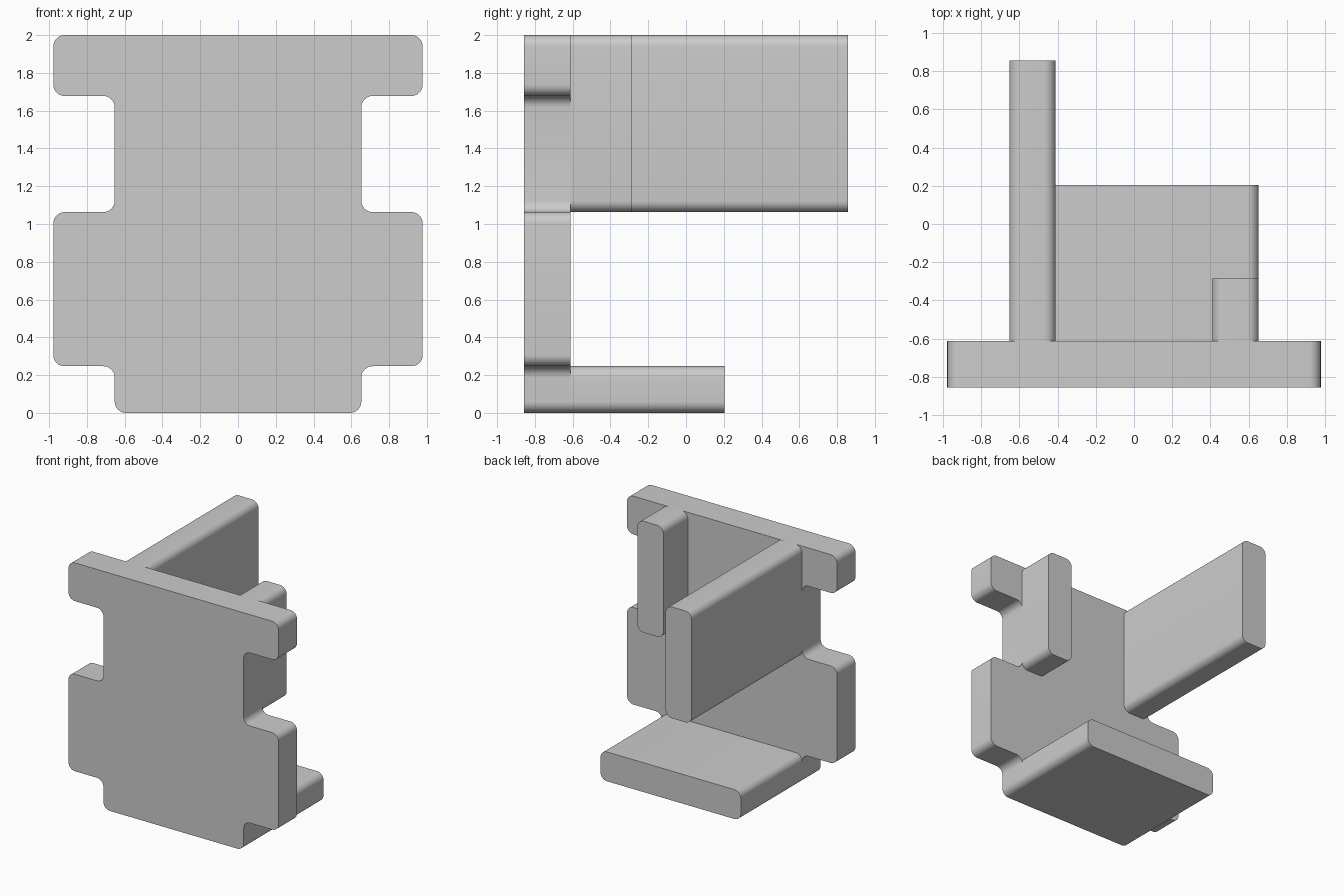
import bpy
import bmesh
from math import radians, sin, cos, pi
from mathutils import Vector

if "Cube" in bpy.data.objects:
    bpy.data.objects.remove(bpy.data.objects["Cube"])

FRONT, BACK = -0.857, -0.612
RADIUS = 0.06
STEPS = 8

grey = bpy.data.materials.new("plain grey")
grey.use_nodes = True
colour = (0.604, 0.604, 0.604, 1)
grey.diffuse_color = colour
grey.node_tree.nodes["Principled BSDF"].inputs["Base Color"].default_value = colour


def rounded(corners):
    """Round every corner, inward or outward, of a right-angled outline."""
    points = []
    for i, pair in enumerate(corners):
        corner = Vector(pair)
        before = (Vector(corners[i - 1]) - corner).normalized() * RADIUS
        after = (Vector(corners[(i + 1) % len(corners)]) - corner).normalized() * RADIUS
        centre = corner + before + after
        for s in range(STEPS + 1):
            angle = pi / 2 * s / STEPS
            points.append(centre - after * cos(angle) - before * sin(angle))
    return points


def slab(name, corners, y0, y1):
    """Extrude a rounded front outline from y0 to y1."""
    bm = bmesh.new()
    face = bm.faces.new([bm.verts.new((p.x, y0, p.y)) for p in rounded(corners)])
    swept = bmesh.ops.extrude_face_region(bm, geom=[face], use_keep_orig=True)
    moved = [v for v in swept["geom"] if isinstance(v, bmesh.types.BMVert)]
    bmesh.ops.translate(bm, verts=moved, vec=(0, y1 - y0, 0))
    bmesh.ops.recalc_face_normals(bm, faces=bm.faces)
    mesh = bpy.data.meshes.new(name)
    bm.to_mesh(mesh)
    bm.free()
    mesh.materials.append(grey)
    obj = bpy.data.objects.new(name, mesh)
    bpy.context.collection.objects.link(obj)
    bpy.ops.object.select_all(action="DESELECT")
    obj.select_set(True)
    bpy.context.view_layer.objects.active = obj
    bpy.ops.object.shade_smooth_by_angle(angle=radians(30))


def box(x0, x1, z0, z1):
    return [(x0, z0), (x1, z0), (x1, z1), (x0, z1)]


# Front plate: a mirrored outline with side tabs, square at the top corners of the tabs
half = [(0.653, 0), (0.653, 0.247), (0.978, 0.247), (0.978, 1.063),
        (0.653, 1.063), (0.653, 1.678), (0.978, 1.678), (0.978, 2)]
slab("front_plate", half + [(-x, z) for x, z in reversed(half)], FRONT, BACK)

# Shelf and the two upright arms behind the plate
slab("bottom_shelf", box(-0.653, 0.653, 0, 0.247), BACK, 0.204)
slab("right_long_arm", box(-0.653, -0.41, 1.063, 2), BACK, 0.857)
slab("left_short_arm", box(0.41, 0.653, 1.063, 2), BACK, -0.286)
